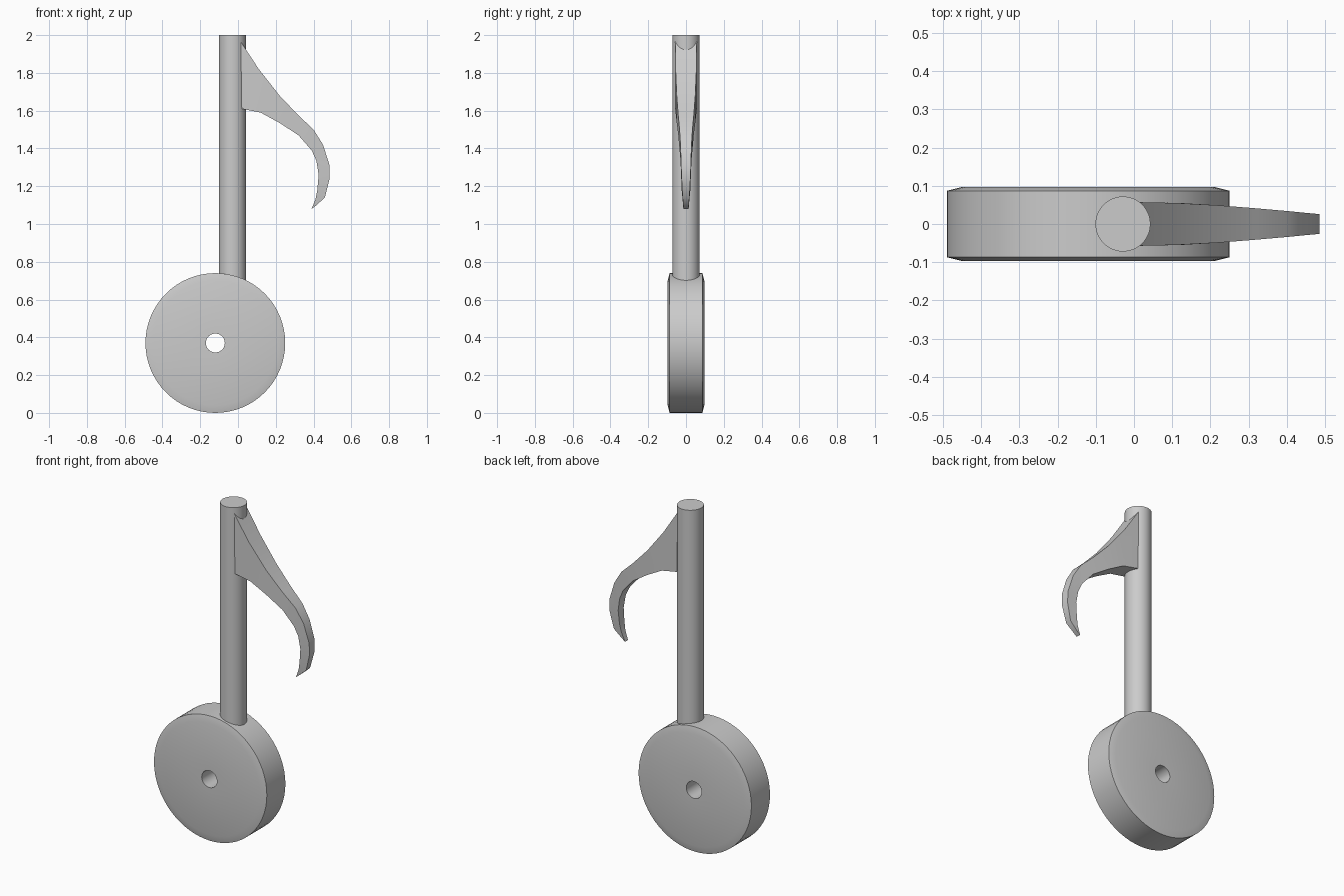
import bpy, bmesh, math
from mathutils import Vector

cube = bpy.data.objects.get("Cube")
if cube:
    bpy.data.objects.remove(cube, do_unlink=True)

grey = bpy.data.materials.new("light_grey")
grey.use_nodes = True
colour = (0.6, 0.6, 0.6, 1)
grey.diffuse_color = colour
grey.node_tree.nodes["Principled BSDF"].inputs["Base Color"].default_value = colour


def finish(name, bm):
    """Turn a bmesh into a grey object, smooth except at sharp edges."""
    bmesh.ops.recalc_face_normals(bm, faces=bm.faces)
    mesh = bpy.data.meshes.new(name)
    bm.to_mesh(mesh)
    bm.free()
    mesh.materials.append(grey)
    obj = bpy.data.objects.new(name, mesh)
    bpy.context.collection.objects.link(obj)
    bpy.ops.object.select_all(action='DESELECT')
    obj.select_set(True)
    bpy.context.view_layer.objects.active = obj
    bpy.ops.object.shade_smooth_by_angle(angle=math.radians(35))
    return obj


# Note head: chamfered disc with a centre hole, turned about the y axis
half = [(0.05, 0.097), (0.33, 0.097), (0.37, 0.087)]
profile = half + [(r, -y) for r, y in reversed(half)]
bm = bmesh.new()
verts = [bm.verts.new((r, y, 0)) for r, y in profile]
edges = [bm.edges.new((verts[i - 1], v)) for i, v in enumerate(verts)]
bmesh.ops.spin(bm, geom=verts + edges, cent=(0, 0, 0), axis=(0, 1, 0),
               angle=math.tau, steps=64, use_merge=True)
bmesh.ops.remove_doubles(bm, verts=bm.verts, dist=0.0001)
head = finish("note_head", bm)
head.location = (-0.12, 0, 0.37)

# Stem: plain round rod sunk into the head
bottom, top = 0.6, 2.0
bm = bmesh.new()
bmesh.ops.create_cone(bm, cap_ends=True, segments=48, radius1=0.072,
                      radius2=0.072, depth=top - bottom)
stem = finish("stem", bm)
stem.location = (-0.029, 0, (bottom + top) / 2)

# Flag: tapering hook; each station is outer (x, z), inner (x, z), half width
stations = [
    ((0.015, 1.965), (0.02, 1.61), 0.057),
    ((0.11, 1.82), (0.12, 1.59), 0.055),
    ((0.22, 1.68), (0.22, 1.535), 0.049),
    ((0.32, 1.575), (0.32, 1.47), 0.041),
    ((0.40, 1.50), (0.39, 1.39), 0.034),
    ((0.45, 1.42), (0.415, 1.335), 0.029),
    ((0.485, 1.31), (0.427, 1.26), 0.026),
    ((0.485, 1.24), (0.42, 1.18), 0.023),
    ((0.46, 1.14), (0.41, 1.13), 0.018),
    ((0.41, 1.095), (0.39, 1.08), 0.014),
]
bm = bmesh.new()
rings = []
for (ox, oz), (ix, iz), w in stations:
    rings.append([bm.verts.new(p) for p in
                  ((ox, -w, oz), (ox, w, oz), (ix, w, iz), (ix, -w, iz))])
for a, b in zip(rings, rings[1:]):
    for i in range(4):
        j = (i + 1) % 4
        bm.faces.new((a[i], a[j], b[j], b[i]))
bm.faces.new(rings[0])
bm.faces.new(rings[-1])
finish("flag", bm)
